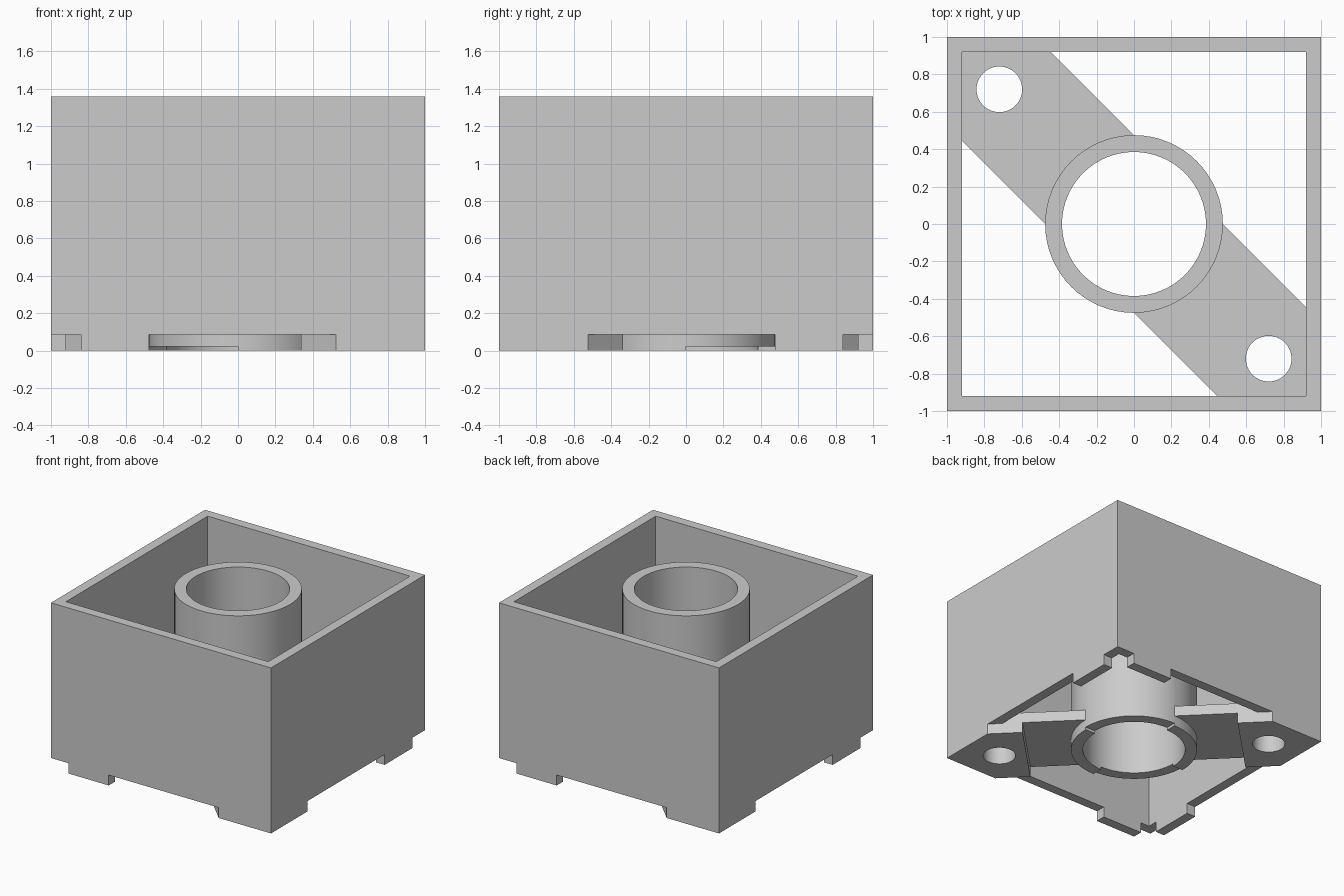
import bpy, bmesh
from math import sin, cos, pi

old = bpy.data.objects.get("Cube")
if old:
    bpy.data.objects.remove(old, do_unlink=True)

HEIGHT, INNER = 1.36, 0.92         # box height, inner half width
NOTCH, DECK = 0.085, 0.17          # underside relief, bracket top
BAND, PAD = 0.475, 1.15            # diagonal band edge, inner pad edge
R_OUT, R_IN, R_BOLT, BOLT = 0.475, 0.385, 0.122, 0.72

grey = bpy.data.materials.new("plain grey")
grey.use_nodes = True
grey.diffuse_color = (0.6, 0.6, 0.6, 1)
grey.node_tree.nodes["Principled BSDF"].inputs["Base Color"].default_value = grey.diffuse_color


def prism(name, outline, low, high):
    """Extrude a flat outline from low to high."""
    bm = bmesh.new()
    face = bm.faces.new([bm.verts.new((x, y, low)) for x, y in outline])
    top = bmesh.ops.extrude_face_region(bm, geom=[face])["geom"]
    verts = [v for v in top if isinstance(v, bmesh.types.BMVert)]
    bmesh.ops.translate(bm, vec=(0, 0, high - low), verts=verts)
    bmesh.ops.recalc_face_normals(bm, faces=bm.faces)
    mesh = bpy.data.meshes.new(name)
    bm.to_mesh(mesh)
    bm.free()
    mesh.materials.append(grey)
    ob = bpy.data.objects.new(name, mesh)
    bpy.context.collection.objects.link(ob)
    return ob


def rect(x0, y0, x1, y1):
    return [(x0, y0), (x1, y0), (x1, y1), (x0, y1)]


def arc(r, start=0, stop=2 * pi, steps=64, cx=0, cy=0):
    return [(cx + r * cos(start + (stop - start) * i / steps),
             cy + r * sin(start + (stop - start) * i / steps)) for i in range(steps)]


def turned(outline):
    return [(-x, -y) for x, y in outline]


def flipped(outline):
    return [(-y, -x) for x, y in outline]


def combine(ob, other, operation="DIFFERENCE"):
    """Apply a boolean and remove the helper."""
    mod = ob.modifiers.new("cut", "BOOLEAN")
    mod.object, mod.operation, mod.solver = other, operation, "EXACT"
    bpy.context.view_layer.objects.active = ob
    bpy.ops.object.modifier_apply(modifier=mod.name)
    bpy.data.objects.remove(other, do_unlink=True)


def smooth(ob):
    bpy.ops.object.select_all(action="DESELECT")
    ob.select_set(True)
    bpy.context.view_layer.objects.active = ob
    bpy.ops.object.shade_smooth_by_angle(angle=0.5)


# Open square wall with notched lower rim
wall = prism("outer_wall", rect(-1, -1, 1, 1), 0, HEIGHT)
combine(wall, prism("cavity", rect(-INNER, -INNER, INNER, INNER), -0.1, HEIGHT + 0.1))
front = [(-BAND, -1.1), (1.1 - BAND, -1.1), (0.9 - BAND, -0.9), (-BAND, -0.9)]
corner = rect(-1.1, -1.1, -0.84, -0.84)
for shape in (front, flipped(front), turned(front), turned(flipped(front)),
              corner, turned(corner)):
    combine(wall, prism("notch", shape, -0.1, NOTCH))

# Central tube, two opposite quarters of its foot slightly shorter
tube = prism("center_tube", arc(R_OUT), 0, HEIGHT)
combine(tube, prism("bore", arc(R_IN), -0.1, HEIGHT + 0.1))
quarter = rect(0, 0, 0.6, 0.6)
for shape in (quarter, turned(quarter)):
    combine(tube, prism("relief", shape, -0.1, 0.022))
smooth(tube)

# Diagonal brackets: a raised bridge with a thicker bolt pad in the corner
edge = INNER - BAND
rim = [(edge, -INNER), (INNER, -INNER), (INNER, -edge)]
near, far = (PAD - BAND) / 2, (PAD + BAND) / 2
bridge = [(0, -BAND)] + rim + [(BAND, 0)] + arc(0.44, 0, -pi / 2, 16) + [(0, -0.44)]
pad = [(near, -far)] + rim + [(far, -near)]
for name, place in (("left_bracket", list), ("right_bracket", turned)):
    bracket = prism(name, place(bridge), NOTCH, DECK)
    combine(bracket, prism("pad", place(pad), 0, DECK), "UNION")
    hole = arc(R_BOLT, steps=48, cx=BOLT, cy=-BOLT)
    combine(bracket, prism("bolt_hole", place(hole), -0.1, DECK + 0.1))
    smooth(bracket)
